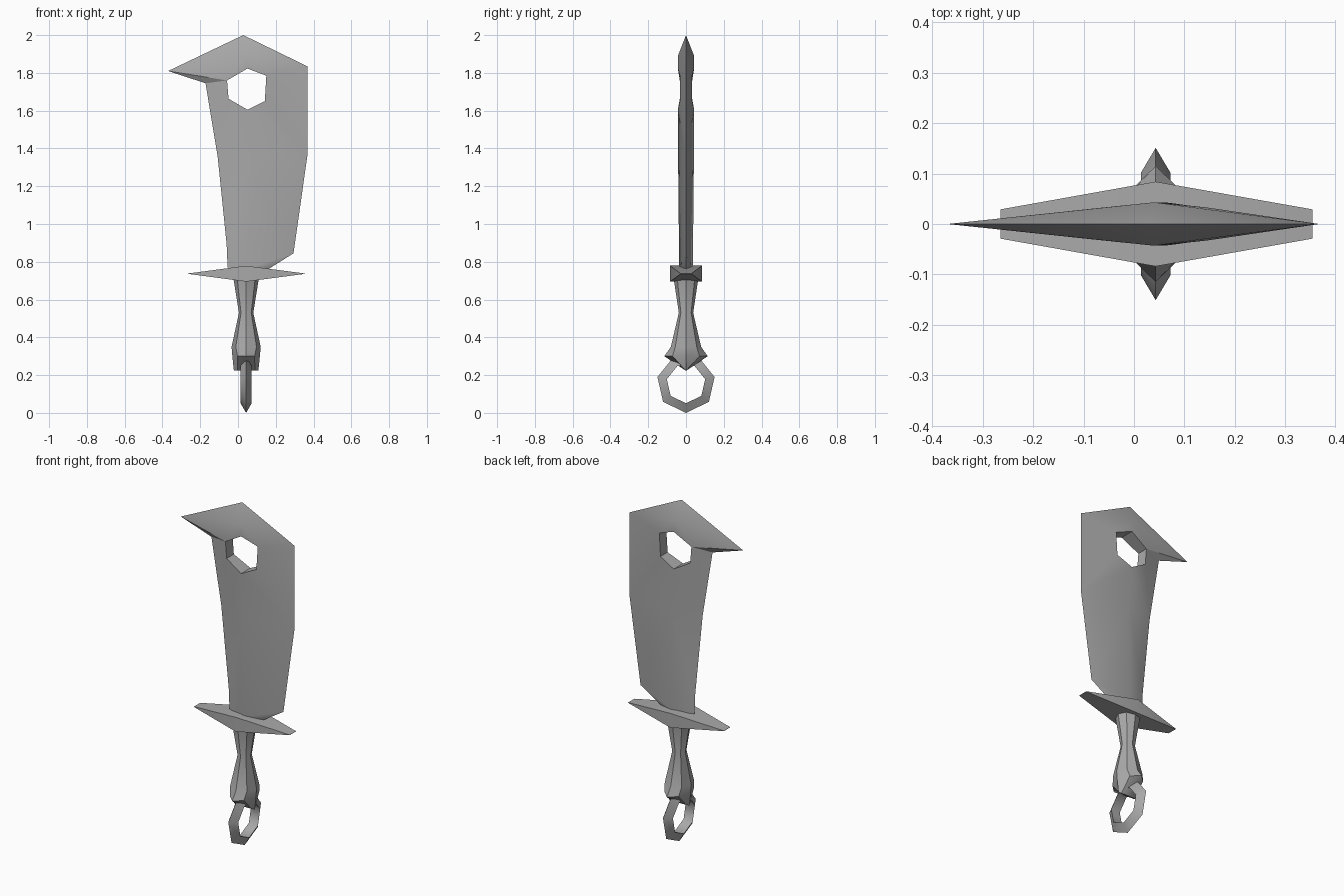
import bpy
import bmesh
import math
from mathutils import Matrix, Vector

old_cube = bpy.data.objects.get("Cube")
if old_cube:
    bpy.data.objects.remove(old_cube, do_unlink=True)

CENTRE_X = 0.043

steel = bpy.data.materials.new("grey steel")
steel.use_nodes = True
steel_colour = (0.4, 0.4, 0.4, 1)
steel.diffuse_color = steel_colour
steel.node_tree.nodes["Principled BSDF"].inputs["Base Color"].default_value = steel_colour


def finish(bm, name, angle):
    """Turn a bmesh into a shaded, coloured object."""
    bmesh.ops.recalc_face_normals(bm, faces=bm.faces)
    mesh = bpy.data.meshes.new(name)
    bm.to_mesh(mesh)
    bm.free()
    mesh.materials.append(steel)
    obj = bpy.data.objects.new(name, mesh)
    bpy.context.collection.objects.link(obj)
    bpy.ops.object.select_all(action="DESELECT")
    obj.select_set(True)
    bpy.context.view_layer.objects.active = obj
    bpy.ops.object.shade_smooth_by_angle(angle=math.radians(angle))
    return obj


def bridge(bm, first, second):
    """Join two closed loops of vertices with quads."""
    for i in range(len(first)):
        j = (i + 1) % len(first)
        bm.faces.new((first[i], first[j], second[j], second[i]))


def loft(bm, sections):
    """Skin a list of closed cross-sections and cap both ends."""
    loops = [[bm.verts.new(p) for p in section] for section in sections]
    for lower, upper in zip(loops, loops[1:]):
        bridge(bm, lower, upper)
    bm.faces.new(loops[0])
    bm.faces.new(loops[-1])


# Blade: sharp outline, raised centre ridge and a six-sided hole
outline = dict(
    a=(-0.055, 0.77), b=(-0.06, 0.89), c=(-0.108, 1.36), d=(-0.172, 1.745),
    e=(-0.37, 1.81), f=(0.028, 2.0), g=(0.367, 1.835), h=(0.367, 1.36),
    i=(0.294, 0.845), j=(0.167, 0.765))
raised = dict(
    k=(0.04, 1.89, 0.043), m=(0.07, 1.36, 0.042), n=(0.05, 0.765, 0.036),
    p=(0.05, 1.823, 0.043), q=(0.15, 1.785, 0.032), r=(0.142, 1.65, 0.033),
    s=(0.05, 1.605, 0.043), t=(-0.05, 1.663, 0.033), u=(-0.058, 1.76, 0.033))
side_faces = ("fgk efk eku eud kpu dut dtc ctsm cmb bmn bna "
              "kgq kqp ghr grq hms hsr him inm ijn").split()

bm = bmesh.new()
edge_verts = {key: bm.verts.new((x, 0, z)) for key, (x, z) in outline.items()}
sides = []
for sign in (-1, 1):
    verts = dict(edge_verts)
    for key, (x, z, depth) in raised.items():
        verts[key] = bm.verts.new((x, sign * depth, z))
    for face in side_faces:
        bm.faces.new([verts[key] for key in face])
    sides.append(verts)
bridge(bm, *[[verts[key] for key in "pqrstu"] for verts in sides])
bm.faces.new((edge_verts["a"], sides[0]["n"], edge_verts["j"], sides[1]["n"]))
finish(bm, "blade", 30)

# Guard: boxy middle tapering to a thin line at each end
bm = bmesh.new()
sections = []
for x, half_depth, half_height in ((-0.265, 0.029, 0.001),
                                   (CENTRE_X, 0.084, 0.042),
                                   (0.354, 0.029, 0.001)):
    sections.append([(x, sy * half_depth, 0.737 + sz * half_height)
                     for sy, sz in ((-1, -1), (1, -1), (1, 1), (-1, 1))])
loft(bm, sections)
finish(bm, "guard", 30)

# Grip: eight-sided waisted handle ending in a wedge with a spur front and back
bm = bmesh.new()
sections = []
for z, rx, ry, diagonal in ((0.225, 0.065, 0.004, 0.71),
                            (0.3, 0.073, 0.115, 0.62),
                            (0.35, 0.077, 0.08, 0.71),
                            (0.53, 0.038, 0.038, 0.71),
                            (0.71, 0.067, 0.065, 0.71)):
    section = []
    for step in range(8):
        angle = step * math.pi / 4
        x, y = math.cos(angle), math.sin(angle)
        if step % 2:
            x, y = math.copysign(diagonal, x), math.copysign(diagonal, y)
        section.append((CENTRE_X + rx * x, ry * y, z))
    sections.append(section)
loft(bm, sections)
finish(bm, "grip", 40)

# Pommel ring: seven-sided ring with a triangular section pointing outward
bm = bmesh.new()
ring_centre = Vector((CENTRE_X, 0, 0.155))
loops = []
for step in range(7):
    turn = Matrix.Rotation(math.tau * step / 7, 3, "X")
    loop = []
    for corner in range(3):
        angle = math.tau * corner / 3
        point = Vector((0.034 * math.sin(angle), 0,
                        -0.121 - 0.034 * math.cos(angle)))
        loop.append(bm.verts.new(ring_centre + turn @ point))
    loops.append(loop)
for step in range(7):
    bridge(bm, loops[step], loops[(step + 1) % 7])
finish(bm, "pommel_ring", 60)
